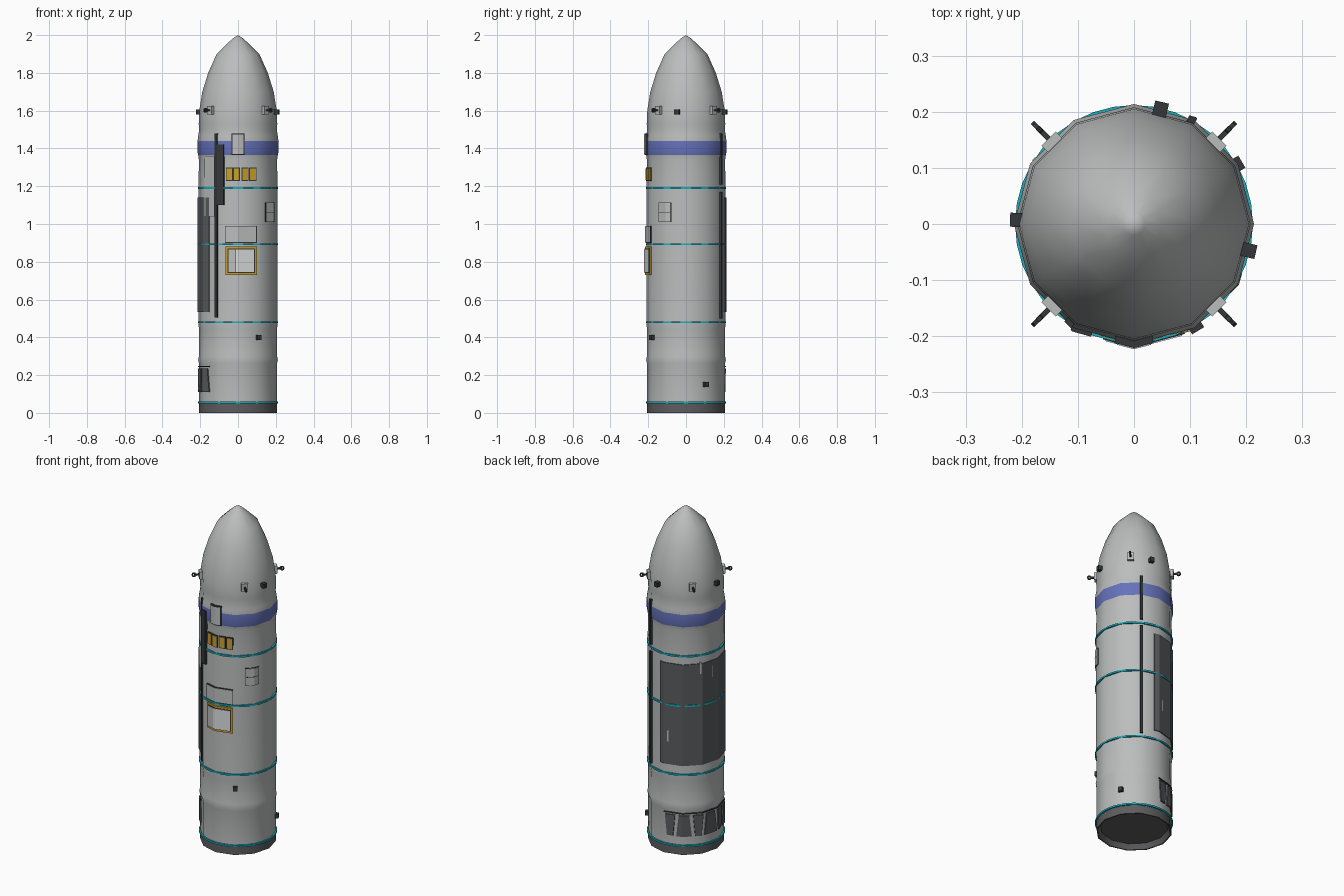
import bpy, bmesh, math
from mathutils import Matrix, Vector

if "Cube" in bpy.data.objects:
    bpy.data.objects.remove(bpy.data.objects["Cube"])

SIDES = 12
STEP = 360 / SIDES


def material(name, rgb):
    m = bpy.data.materials.new(name)
    m.diffuse_color = (*rgb, 1)
    m.use_nodes = True
    m.node_tree.nodes["Principled BSDF"].inputs["Base Color"].default_value = m.diffuse_color
    return m


HULL = material("hull grey", (0.50, 0.51, 0.51))
PALE = material("pale grey", (0.68, 0.70, 0.72))
PANEL = material("panel dark grey", (0.10, 0.105, 0.11))
DARK = material("charcoal", (0.035, 0.037, 0.04))
BASE = material("base grey", (0.11, 0.11, 0.115))
BLUE = material("band blue", (0.13, 0.17, 0.50))
TEAL = material("ring teal", (0.01, 0.42, 0.52))
GOLD = material("window gold", (0.60, 0.34, 0.02))


def finish(name, bm, mats, smooth=True):
    bmesh.ops.recalc_face_normals(bm, faces=bm.faces)
    me = bpy.data.meshes.new(name)
    bm.to_mesh(me)
    bm.free()
    for m in mats:
        me.materials.append(m)
    ob = bpy.data.objects.new(name, me)
    bpy.context.collection.objects.link(ob)
    if smooth:
        bpy.ops.object.select_all(action='DESELECT')
        bpy.context.view_layer.objects.active = ob
        ob.select_set(True)
        bpy.ops.object.shade_smooth_by_angle(angle=math.radians(35))
    return ob


def lathe(name, profile, sides, mats, rule=lambda z: 0, closed=False):
    """Spin (radius, z) points about z; rule gives the material by height."""
    bm = bmesh.new()
    rows = []
    for r, z in profile:
        if r == 0:
            rows.append([bm.verts.new((0, 0, z))] * sides)
        else:
            rows.append([bm.verts.new((r * math.cos(a), r * math.sin(a), z))
                         for a in (math.tau * i / sides for i in range(sides))])
    if closed:
        rows.append(rows[0])
    for lo, hi in zip(rows, rows[1:]):
        for i in range(sides):
            j = (i + 1) % sides
            quad = list(dict.fromkeys((lo[i], lo[j], hi[j], hi[i])))
            f = bm.faces.new(quad)
            f.material_index = rule(f.calc_center_median().z)
    return finish(name, bm, mats)


def hull_point(az, z, off, R=0.209):
    """Point above the faceted hull at azimuth az in degrees."""
    local = (az % STEP) - STEP / 2
    r = R * math.cos(math.radians(STEP / 2)) / math.cos(math.radians(local)) + off
    a = math.radians(az)
    return Vector((r * math.cos(a), r * math.sin(a), z))


def patch(name, a0, a1, z0, z1, off, mat, taper=0):
    """Thin plate that follows the hull facets; taper narrows its foot."""
    cuts = [a0] + [k * STEP for k in range(40) if a0 + 0.5 < k * STEP < a1 - 0.5] + [a1]
    mid = (a0 + a1) / 2
    bm = bmesh.new()
    cols = []
    for a in cuts:
        foot = mid + (a - mid) * (1 - taper)
        cols.append([bm.verts.new(hull_point(b, z, o)) for b, z, o in
                     ((foot, z0, -0.006), (foot, z0, off), (a, z1, off), (a, z1, -0.006))])
    for p, q in zip(cols, cols[1:]):
        for i in range(4):
            j = (i + 1) % 4
            bm.faces.new((p[i], p[j], q[j], q[i]))
    bm.faces.new(cols[0])
    bm.faces.new(cols[-1])
    return finish(name, bm, [mat], False)


def ax(x):
    """Azimuth on the front side for a given x."""
    return 270 + math.degrees(math.asin(x / 0.21))


def framed(name, a0, a1, z0, z1, off, edge, fill, w=0.006):
    """Plate with a contrasting border."""
    d = math.degrees(w / 0.21)
    patch(name + "_border", a0, a1, z0, z1, off, edge)
    patch(name, a0 + d, a1 - d, z0 + w, z1 - w, off + 0.002, fill)


def box(bm, az, r, z, size):
    """Box with size (radial, tangential, height) placed around the hull."""
    m = Matrix.Rotation(math.radians(az), 4, 'Z') @ Matrix.Translation((r, 0, z))
    bmesh.ops.create_cube(bm, size=1, matrix=m @ Matrix.Diagonal((*size, 1)))


# Hull with dark base, blue band and pointed nose
lathe("hull", [(0, 0.03), (0.185, 0.03), (0.2, 0), (0.207, 0), (0.206, 0.05),
               (0.206, 0.26), (0.211, 0.28), (0.207, 0.30), (0.206, 0.44), (0.21, 0.47),
               (0.209, 0.49), (0.209, 0.89), (0.209, 1.19), (0.207, 1.34), (0.211, 1.365),
               (0.214, 1.38), (0.214, 1.44), (0.211, 1.465), (0.205, 1.50), (0.208, 1.53),
               (0.205, 1.60), (0.189, 1.70), (0.158, 1.80), (0.113, 1.90), (0.052, 1.96),
               (0.02, 1.988), (0, 2.0)],
      SIDES, [HULL, BASE, BLUE],
      lambda z: 1 if z < 0.05 else 2 if 1.368 < z < 1.445 else 0)

# Teal clamp rings
for i, z in enumerate((0.055, 0.48, 0.893, 1.19)):
    lathe(f"clamp_ring_{i}", [(0.203, z - 0.005), (0.212, z - 0.005),
                              (0.212, z + 0.005), (0.203, z + 0.005)],
          36, [TEAL], closed=True)

# Large dark side panel with small pale slots
patch("side_panel", 82, 222, 0.535, 1.14, 0.005, PANEL)
for a, z in ((97, 0.67), (168, 1.04), (147, 1.08)):
    patch("panel_slot", a - 1, a + 1, z, z + 0.07, 0.007, HULL)

# Tapered dark vents near the base
patch("vent_rail", 90, 222, 0.243, 0.249, 0.003, DARK)
for i in range(6):
    a = 100 + i * 22
    patch("base_vent", a - 8, a + 8, 0.11, 0.235, 0.004, PANEL, taper=-0.5 if i % 2 else 0.4)

# Cable ducts at the rear and front left
patch("rear_duct_lower", 59, 63, 0.50, 1.17, 0.011, DARK)
patch("rear_duct_upper", 59, 63, 1.21, 1.48, 0.011, DARK)
patch("front_duct", ax(-0.122), ax(-0.108), 0.505, 1.48, 0.009, DARK)
patch("front_arm", ax(-0.108), ax(-0.075), 1.10, 1.42, 0.012, DARK)
framed("front_left_plate", ax(-0.178), ax(-0.126), 1.04, 1.36, 0.003, PANEL, HULL, 0.003)

# Main hatch: upper cover and gold framed opening
framed("hatch_cover", ax(-0.07), ax(0.098), 0.90, 0.99, 0.006, DARK, HULL, 0.004)
framed("hatch", ax(-0.065), ax(0.098), 0.73, 0.88, 0.009, GOLD, DARK, 0.011)
patch("hatch_door", ax(-0.010), ax(0.083), 0.745, 0.865, 0.013, PALE)
patch("hatch_recess", ax(-0.050), ax(-0.012), 0.745, 0.865, 0.013, HULL)

# Gold windows
for x in (-0.066, -0.027, 0.019, 0.06):
    framed("window", ax(x), ax(x + 0.038), 1.228, 1.30, 0.004, DARK, GOLD, 0.005)

# Box over the blue band and side hatch with its cross seam
framed("band_box", ax(-0.034), ax(0.034), 1.365, 1.48, 0.012, DARK, HULL, 0.005)
framed("side_hatch", 315.5, 338, 1.01, 1.115, 0.004, DARK, HULL, 0.003)
patch("side_hatch_seam", 317, 336.5, 1.06, 1.063, 0.007, DARK)

# Small thruster boxes
bm = bmesh.new()
for az, z, r in ((77, 1.592, 0.21), (347, 1.592, 0.21), (178, 1.592, 0.208),
                 (301, 0.40, 0.209), (30, 0.15, 0.209)):
    box(bm, az, r, z, (0.026, 0.025, 0.026))
finish("small_boxes", bm, [DARK], False)

# Four eyelets: pad, rod and ring
pads, rods = bmesh.new(), bmesh.new()
for az in (45, 135, 225, 315):
    box(pads, az, 0.207, 1.602, (0.016, 0.036, 0.045))
    box(rods, az, 0.224, 1.602, (0.036, 0.009, 0.010))
    turn = Matrix.Rotation(math.radians(az), 4, 'Z')
    rings = []
    for k in range(8):
        t = math.tau * k / 8
        c = Vector((0.243, 0, 1.602))
        d = Vector((math.cos(t), 0, math.sin(t)))
        rings.append([rods.verts.new(turn @ (c + d * s + Vector((0, y, 0))))
                      for s, y in ((0.006, -0.004), (0.013, -0.004),
                                   (0.013, 0.004), (0.006, 0.004))])
    for k in range(8):
        p, q = rings[k], rings[(k + 1) % 8]
        for i in range(4):
            j = (i + 1) % 4
            rods.faces.new((p[i], p[j], q[j], q[i]))
finish("eyelet_pads", pads, [HULL], False)
finish("eyelet_rods", rods, [DARK], False)
